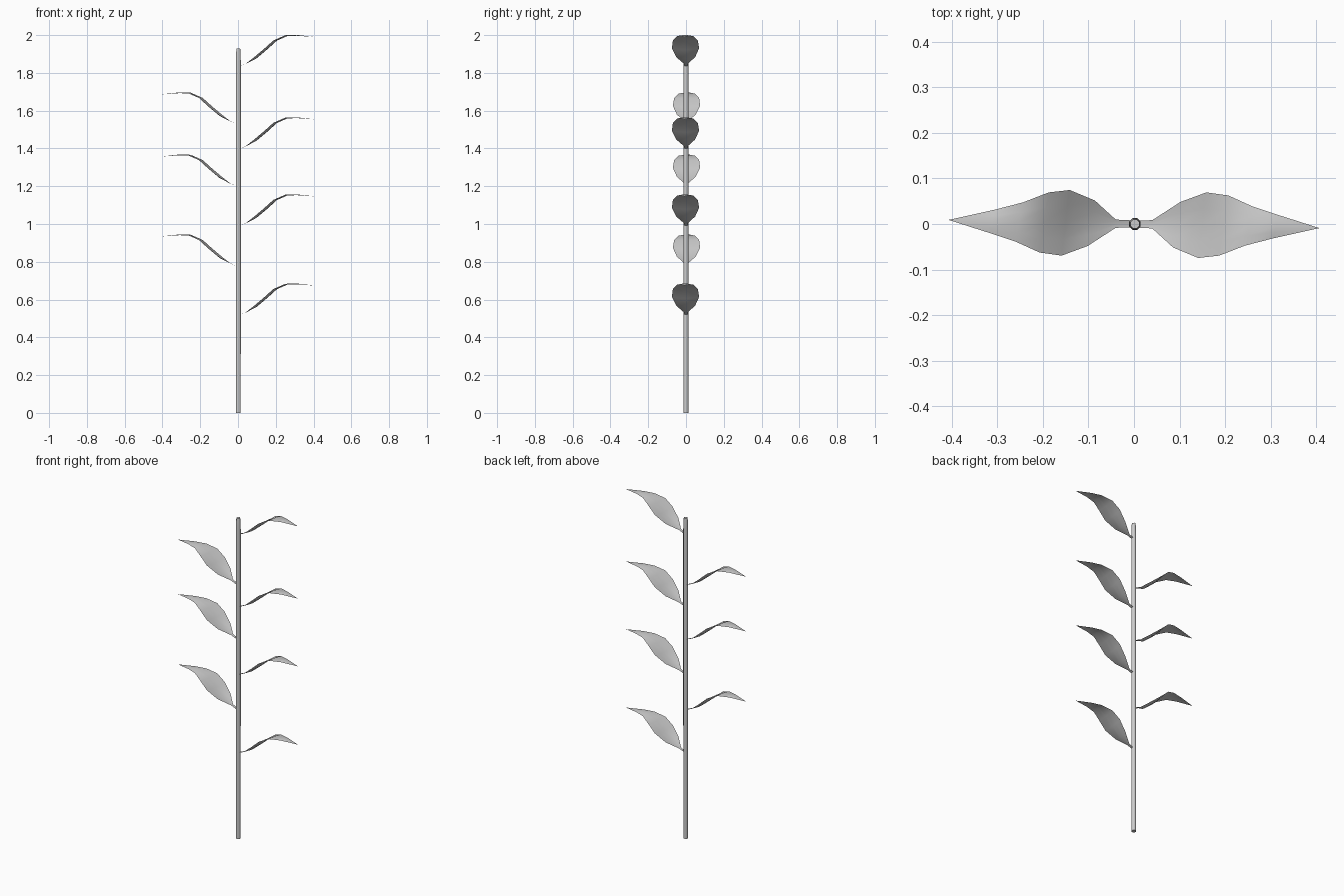
import bpy, bmesh, math

if "Cube" in bpy.data.objects:
    bpy.data.objects.remove(bpy.data.objects["Cube"])

# Eight-sided stem: (height, radius) rings, slightly right of centre
STEM = [(0, .0135), (1.0, .0138), (1.86, .0138), (1.91, .0125), (1.93, .0105)]
STEM_X = .002
SIDES = 8

# Leaf stations: (x, z, half width, edge lift, skew of the far edge along x)
LEAF = [(.008, -.002, .008, .000, .000),
        (.040, .011, .009, .001, .000),
        (.094, .043, .050, .009, .008),
        (.150, .090, .072, .008, .009),
        (.197, .134, .066, .003, .010),
        (.252, .161, .043, -.005, .008),
        (.310, .163, .026, -.004, .004)]
TIP = (.407, .154)


def finish(name, bm):
    bmesh.ops.recalc_face_normals(bm, faces=bm.faces[:])
    mesh = bpy.data.meshes.new(name)
    bm.to_mesh(mesh)
    bm.free()
    for p in mesh.polygons:
        p.use_smooth = True
    ob = bpy.data.objects.new(name, mesh)
    bpy.context.collection.objects.link(ob)
    return ob


def make_stem():
    bm = bmesh.new()
    rings = []
    for z, r in STEM:
        rings.append([bm.verts.new((STEM_X + r * math.cos(a), r * math.sin(a), z))
                      for a in (2 * math.pi * (i + .5) / SIDES for i in range(SIDES))])
    for lo, hi in zip(rings, rings[1:]):
        for i in range(SIDES):
            j = (i + 1) % SIDES
            bm.faces.new((lo[i], lo[j], hi[j], hi[i]))
    bm.faces.new(rings[0])
    bm.faces.new(rings[-1])
    stem = finish("stem", bm)
    bpy.context.view_layer.objects.active = stem
    stem.select_set(True)
    bpy.ops.object.shade_smooth_by_angle(angle=math.radians(50))
    stem.select_set(False)


def make_leaf(name, z0, turn):
    bm = bmesh.new()
    rows = []
    for x, z, w, lift, skew in LEAF:
        drift = -.007 * x / TIP[0]          # blade drifts gently sideways
        rows.append([bm.verts.new((x + t * skew, t * w + drift, z + lift * (t * t - .5)))
                     for t in (-1, -.5, 0, .5, 1)])
    for a, b in zip(rows, rows[1:]):
        for i in range(4):
            bm.faces.new((a[i], b[i], b[i + 1], a[i + 1]))
    tip = bm.verts.new((TIP[0], -.009, TIP[1]))
    for i in range(4):
        bm.faces.new((rows[-1][i], tip, rows[-1][i + 1]))
    leaf = finish(name, bm)
    leaf.location.z = z0
    leaf.rotation_euler.z = turn


make_stem()

# Alternate leaves: right side, then the same leaf turned half way round
for i, z in enumerate((.520, .992, 1.400, 1.836)):
    make_leaf(f"right_leaf_{i + 1}", z, 0)
for i, z in enumerate((.780, 1.203, 1.532)):
    make_leaf(f"left_leaf_{i + 1}", z, math.pi)
